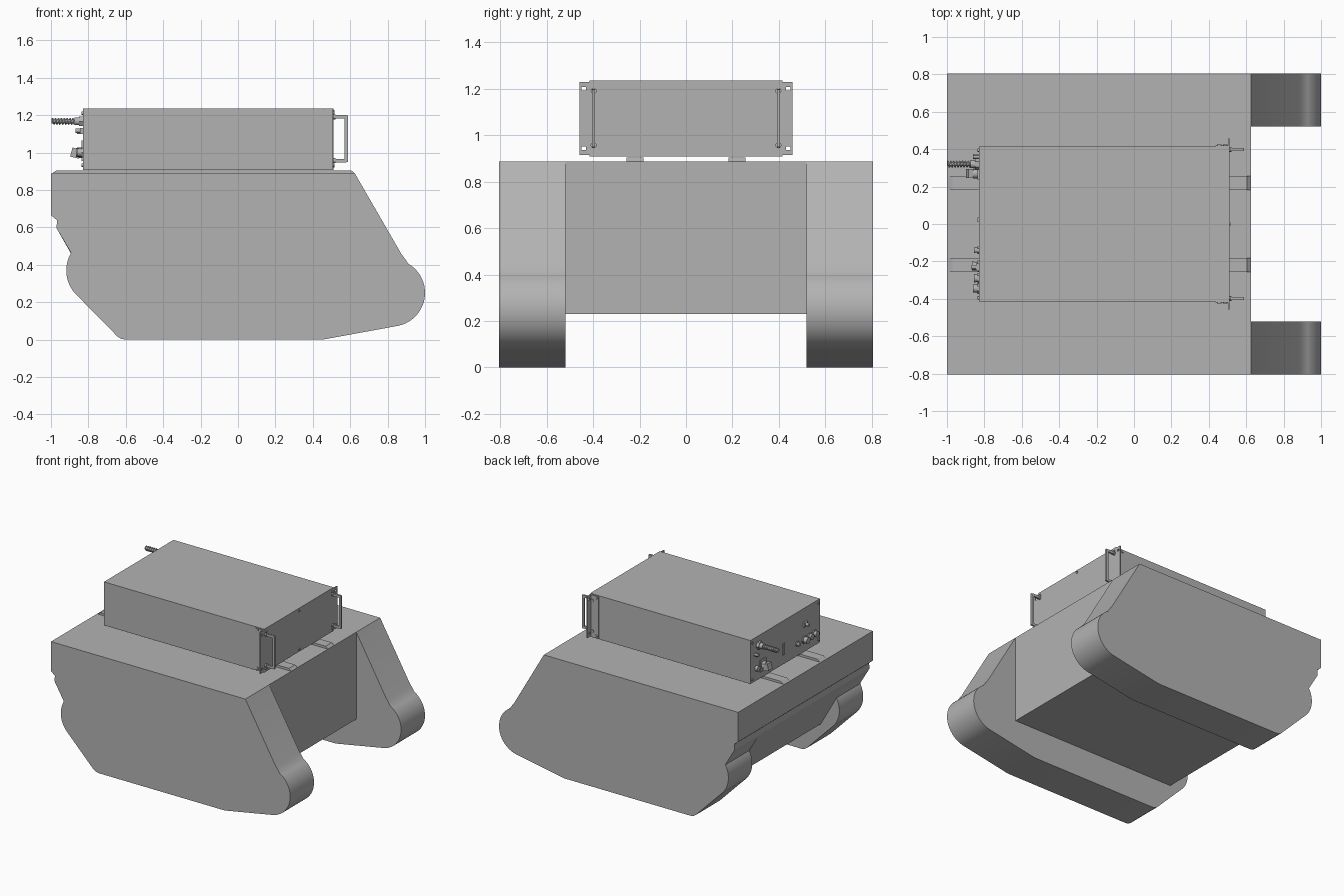
import bpy, bmesh, math
from mathutils import Vector, Matrix

cube = bpy.data.objects.get("Cube")
if cube:
    bpy.data.objects.remove(cube, do_unlink=True)

grey = bpy.data.materials.new("plain grey")
grey.use_nodes = True
colour = (0.45, 0.45, 0.45, 1)
grey.diffuse_color = colour
grey.node_tree.nodes["Principled BSDF"].inputs["Base Color"].default_value = colour


def finish(name, bm, smooth=False):
    mesh = bpy.data.meshes.new(name)
    bmesh.ops.recalc_face_normals(bm, faces=bm.faces)
    bm.to_mesh(mesh)
    bm.free()
    mesh.materials.append(grey)
    obj = bpy.data.objects.new(name, mesh)
    bpy.context.collection.objects.link(obj)
    if smooth:
        bpy.ops.object.select_all(action='DESELECT')
        obj.select_set(True)
        bpy.context.view_layer.objects.active = obj
        bpy.ops.object.shade_smooth_by_angle(angle=math.radians(32))
    return obj


def box(name, low, high, tilt=0):
    low, high = Vector(low), Vector(high)
    bm = bmesh.new()
    turn = Matrix.Translation((low + high) / 2) @ Matrix.Rotation(tilt, 4, 'Y')
    bmesh.ops.create_cube(bm, size=1, matrix=turn @ Matrix.Diagonal((*(high - low), 1)))
    return finish(name, bm)


def rod(name, x0, x1, y, z, r, sides=16, r2=None):
    """Cylinder along x."""
    bm = bmesh.new()
    turn = Matrix.Translation(((x0 + x1) / 2, y, z)) @ Matrix.Rotation(math.pi / 2, 4, 'Y')
    bmesh.ops.create_cone(bm, cap_ends=True, segments=sides, radius1=r,
                          radius2=r2 or r, depth=x1 - x0, matrix=turn)
    return finish(name, bm, sides > 8)


def side_screw(name, x, y, z, r=0.011):
    """Cylinder along y."""
    bm = bmesh.new()
    turn = Matrix.Translation((x, y, z)) @ Matrix.Rotation(math.pi / 2, 4, 'X')
    bmesh.ops.create_cone(bm, cap_ends=True, segments=12, radius1=r, radius2=r,
                          depth=0.008, matrix=turn)
    return finish(name, bm, True)


def prism(name, profile, y0, y1, smooth=False):
    bm = bmesh.new()
    face = bm.faces.new([bm.verts.new((x, y0, z)) for x, z in profile])
    grown = bmesh.ops.extrude_face_region(bm, geom=[face])
    moved = [v for v in grown["geom"] if isinstance(v, bmesh.types.BMVert)]
    bmesh.ops.translate(bm, verts=moved, vec=(0, y1 - y0, 0))
    return finish(name, bm, smooth)


def arc(cx, cz, r, start, end, steps=20):
    angles = [math.radians(start + (end - start) * i / steps) for i in range(steps + 1)]
    return [(cx + r * math.cos(a), cz + r * math.sin(a)) for a in angles]


# Shared stepped tail of the hull and the side pods
TOP = 0.888
tail = [(-0.97, 0.595), (-0.968, 0.638), (-1, 0.665), (-1, TOP)]

# Side pods with rounded ends
pod = [(0.625, TOP), (0.875, 0.455), (0.89, 0.436)]
pod += arc(0.82, 0.25, 0.18, 60, -78)
pod += [(0.47, 0.003), (0.45, 0), (-0.6, 0), (-0.625, 0.004), (-0.645, 0.017)]
pod += arc(-0.733, 0.37, 0.185, 222, 150)
pod += [(-0.897, 0.472)] + tail
for side, sign in (("left", 1), ("right", -1)):
    prism(side + "_pod", pod, sign * 0.52, sign * 0.805, True)

# Central hull between the pods
prism("hull", [(0.625, TOP), (0.625, 0.23), (-0.762, 0.23)] + tail, -0.52, 0.52)

# Mounting rails with sloped ends
for sign in (-1, 1):
    prism("rail", [(-0.995, TOP), (-0.97, 0.905), (0.605, 0.905), (0.625, TOP)],
          sign * 0.182, sign * 0.256)

# Equipment case
X0, X1, Y, Z0, Z1 = -0.83, 0.51, 0.415, 0.908, 1.236
box("case", (X0, -Y, Z0), (X1, Y, Z1))

for s in (-1, 1):
    # Side bracket and slotted mounting ear
    def slab(name, xa, xb, ya, yb, za, zb):
        return box(name, (xa, min(s * ya, s * yb), za), (xb, max(s * ya, s * yb), zb))

    slab("bracket", 0.437, X1, Y - 0.002, Y + 0.005, 0.915, 1.229)
    slab("ear_inner", 0.502, X1, Y, 0.430, 0.915, 1.229)
    slab("ear_outer", 0.502, X1, 0.450, 0.458, 0.915, 1.229)
    for za, zb in ((0.915, 0.937), (0.951, 1.193), (1.207, 1.229)):
        slab("ear_web", 0.502, X1, 0.430, 0.450, za, zb)

    # Front handle
    slab("handle_grip", 0.57, 0.588, 0.391, 0.405, 0.95, 1.198)
    for z in (0.957, 1.191):
        slab("handle_arm", X1, 0.58, 0.391, 0.405, z - 0.009, z + 0.009)
        rod("handle_foot", X1, 0.52, s * 0.398, z, 0.013, 12)

    # Screws on the bracket, front panel and rear panel
    for x, z in ((0.456, 1.218), (0.488, 1.188), (0.488, 0.958), (0.456, 0.928)):
        side_screw("bracket_screw", x, s * (Y + 0.006), z)
    for z in (0.933, 1.211):
        rod("front_screw", X1, 0.516, s * 0.395, z, 0.009, 12)
        rod("rear_screw", X0 - 0.006, X0, s * 0.395, z, 0.009, 12)
for z in (0.928, 1.218):
    rod("front_screw", X1, 0.516, 0, z, 0.009, 12)

# Coiled cable with its connector
AY, AZ = 0.32, 1.167
rod("cable_collar", -0.85, X0, AY, AZ, 0.03, 6)
rod("cable_base", -0.875, -0.85, AY, AZ, 0.021)
rod("cable_core", -0.998, -0.875, AY, AZ, 0.011)
curve = bpy.data.curves.new("cable_coil", 'CURVE')
curve.dimensions = '3D'
curve.bevel_depth = 0.004
curve.bevel_resolution = 1
curve.use_fill_caps = True
coil = curve.splines.new('POLY')
TURNS, STEPS = 8, 96
coil.points.add(STEPS)
for i, point in enumerate(coil.points):
    a = math.tau * TURNS * i / STEPS
    point.co = (-0.995 + 0.125 * i / STEPS, AY + 0.015 * math.cos(a),
                AZ + 0.015 * math.sin(a), 1)
curve.materials.append(grey)
bpy.context.collection.objects.link(bpy.data.objects.new("cable_coil", curve))

# Power plug with angled body
box("plug_plate", (-0.838, 0.235, 0.955), (X0, 0.305, 1.045))
box("plug_body", (-0.892, 0.246, 0.972), (-0.845, 0.294, 1.022), 0.25)
rod("plug_neck", -0.86, -0.835, 0.27, 1.0, 0.028)
rod("plug_socket", -0.85, X0, 0.345, 1.0, 0.02)
rod("plug_nut", -0.86, X0, 0.36, 1.11, 0.013, 6)

# Rear panel switch and connector row
box("switch", (-0.837, 0.012, 0.98), (X0, 0.034, 1.065))
for y, length, r in ((-0.14, 0.025, 0.014), (-0.225, 0.037, 0.024),
                     (-0.29, 0.025, 0.022), (-0.345, 0.03, 0.022)):
    rod("port_flange", X0 - 0.008, X0, y, 1.0, r + 0.006, 6)
    rod("port", X0 - length, X0, y, 1.0, r, 16, r * 0.9)
box("toggle_base", (-0.845, -0.25, 1.1), (X0, -0.21, 1.132))
rod("toggle", -0.868, -0.84, -0.23, 1.117, 0.012)
